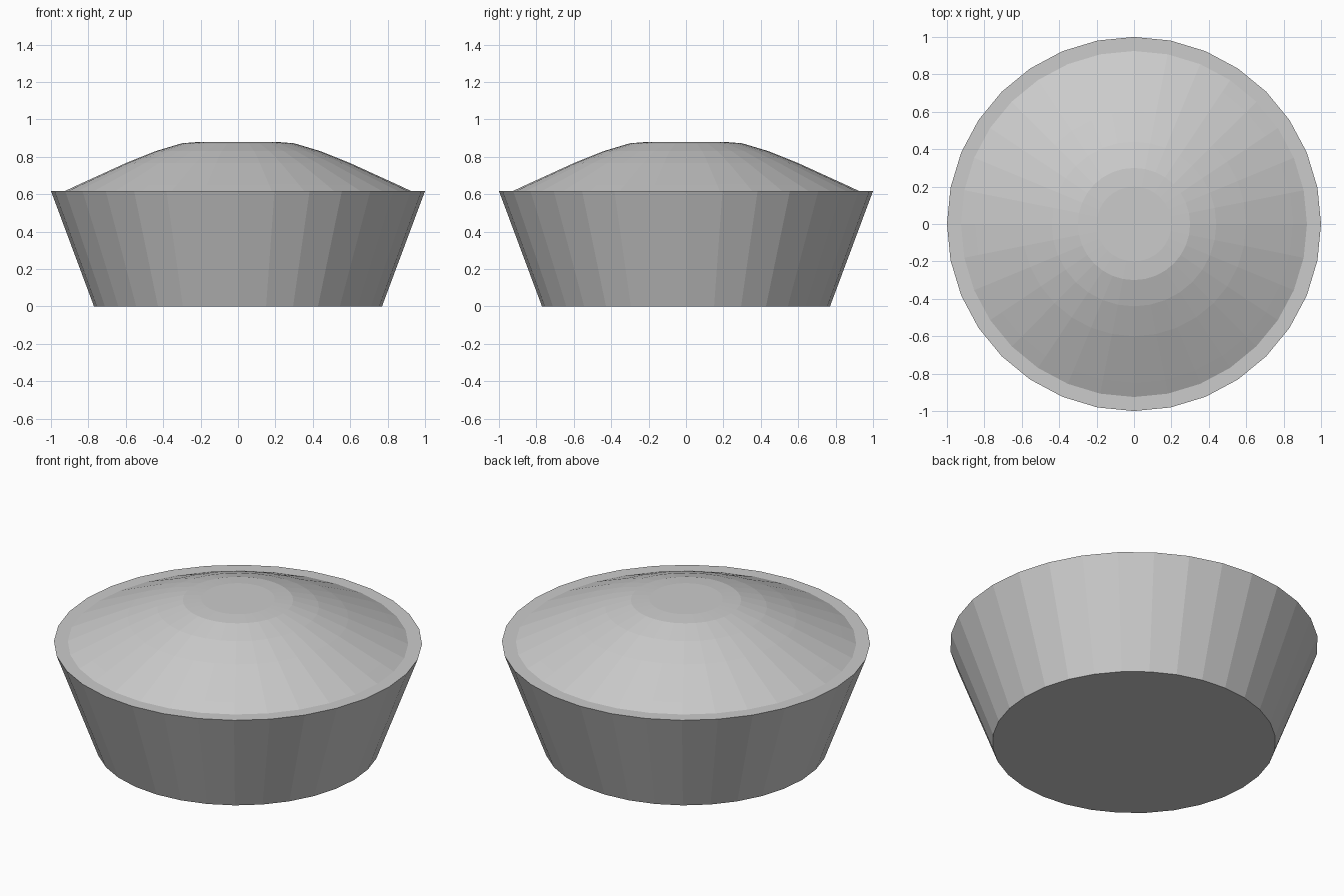
import bpy, bmesh
from math import cos, sin, pi

if "Cube" in bpy.data.objects:
    bpy.data.objects.remove(bpy.data.objects["Cube"])

SIDES = 32


def lathe(name, profile, cap_first=False, cap_last=False):
    """Revolve (radius, height) points around z with flat faces."""
    bm = bmesh.new()
    rings = [[bm.verts.new((r * cos(2 * pi * i / SIDES), r * sin(2 * pi * i / SIDES), z))
              for i in range(SIDES)] for r, z in profile]
    for a, b in zip(rings, rings[1:]):
        for i in range(SIDES):
            j = (i + 1) % SIDES
            bm.faces.new((a[i], a[j], b[j], b[i]))
    if cap_first:
        bm.faces.new(rings[0][::-1])
    if cap_last:
        bm.faces.new(rings[-1])
    mesh = bpy.data.meshes.new(name)
    bm.to_mesh(mesh)
    bm.free()
    obj = bpy.data.objects.new(name, mesh)
    bpy.context.collection.objects.link(obj)
    return obj


# Tapered cup with a closed base and a flat rim
lathe("cup", [(0.77, 0), (1.0, 0.617), (0.925, 0.617)], cap_first=True)

# Domed top with a flat centre
lathe("domed_top", [(0.925, 0.617), (0.85, 0.652), (0.6, 0.766), (0.44, 0.83),
                    (0.3, 0.872), (0.2, 0.88)], cap_last=True)
